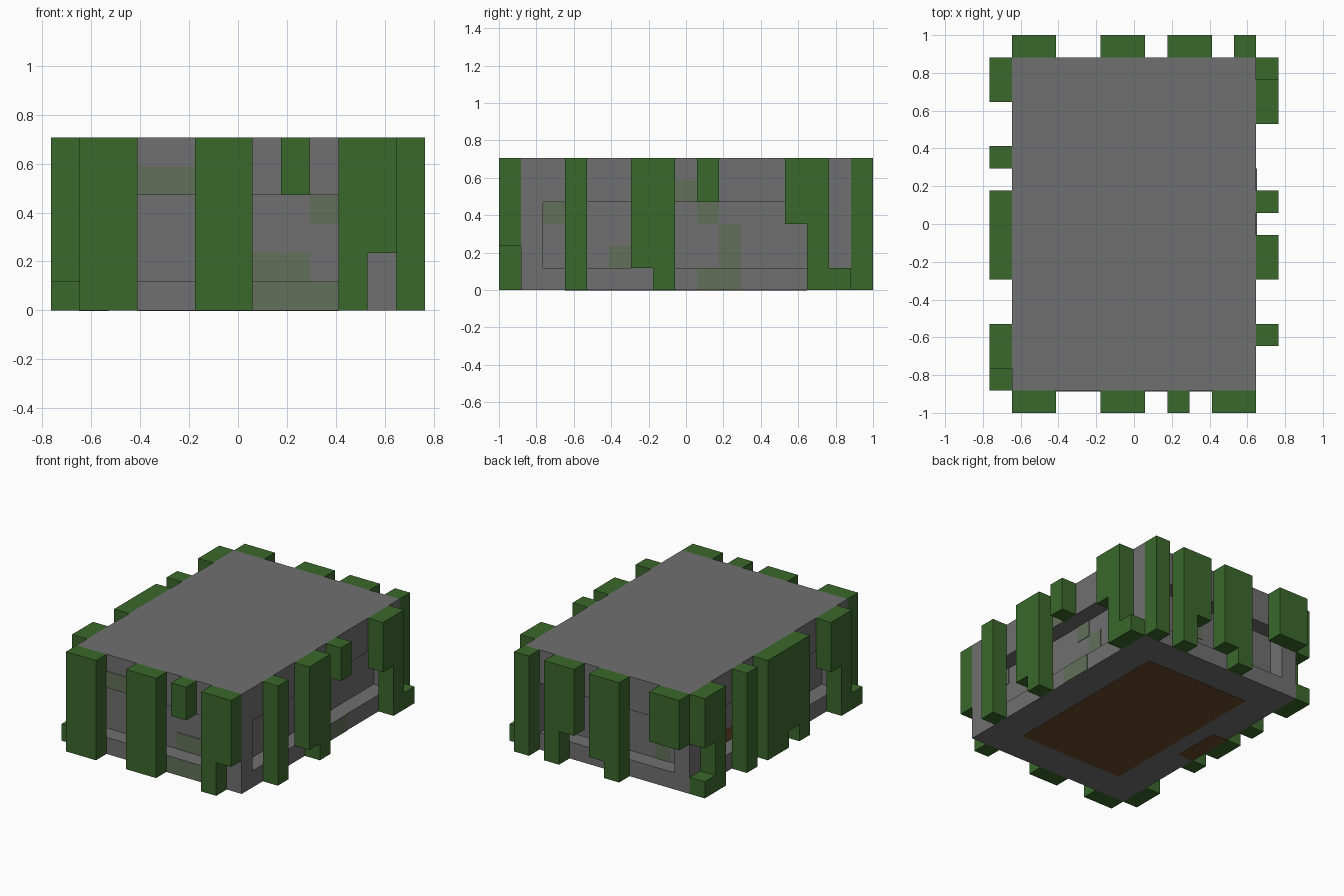
import bpy, bmesh
from mathutils import Vector

if "Cube" in bpy.data.objects:
    bpy.data.objects.remove(bpy.data.objects["Cube"])

U = 2 / 17                      # one block
HX, HY, TOP = 5.5, 7.5, 6       # wall half sizes and height, in blocks


def material(name, rgb):
    m = bpy.data.materials.new(name)
    m.use_nodes = True
    m.diffuse_color = (*rgb, 1)
    bsdf = m.node_tree.nodes["Principled BSDF"]
    bsdf.inputs["Base Color"].default_value = (*rgb, 1)
    bsdf.inputs["Roughness"].default_value = 0.9
    return m


STONE = material("grey stone", (0.162, 0.162, 0.162))
LEAF = material("vine green", (0.043, 0.138, 0.025))
MOSS = material("moss grey green", (0.125, 0.16, 0.1))
WOOD = material("brown wood", (0.15, 0.07, 0.027))


def blocks(name, boxes, mat):
    """One object made of boxes, each (x0, x1, y0, y1, z0, z1) in blocks."""
    bm = bmesh.new()
    for b in boxes:
        lo, hi = Vector(b[0::2]), Vector(b[1::2])
        verts = bmesh.ops.create_cube(bm, size=1)["verts"]
        for v in verts:
            v.co = ((lo + hi) / 2 + v.co * (hi - lo)) * U
    bmesh.ops.recalc_face_normals(bm, faces=bm.faces)
    me = bpy.data.meshes.new(name)
    bm.to_mesh(me)
    bm.free()
    me.materials.append(mat)
    ob = bpy.data.objects.new(name, me)
    bpy.context.collection.objects.link(ob)
    return ob


def on_wall(side, a0, a1, z0, z1, near, far):
    """Box along a wall, between two distances from the centre."""
    if side in ("front", "back"):
        s = -1 if side == "front" else 1
        return (a0, a1, *sorted((s * near, s * far)), z0, z1)
    s = -1 if side == "right" else 1
    return (*sorted((s * near, s * far)), a0, a1, z0, z1)


def face_of(side):
    return HY if side in ("front", "back") else HX


# Stone shell: base, roof, recessed walls and corner posts
blocks("base_slab", [(-HX, HX, -HY, HY, 0, 1)], STONE)
blocks("roof_slab", [(-HX, HX, -HY, HY, 4, TOP)], STONE)
blocks("recessed_walls", [(1 - HX, HX - 1, 1 - HY, HY - 1, 1, 4)], STONE)
for px, sx in (("left", 1), ("right", -1)):
    for py, sy in (("front", -1), ("back", 1)):
        blocks(f"{py}_{px}_post",
               [(*sorted((sx * (HX - 1), sx * HX)),
                 *sorted((sy * (HY - 1), sy * HY)), 1, 4)], STONE)

# Wooden floor seen from underneath, and the doorway
T = 0.03
blocks("wooden_floor", [(-3.5, 3.5, -5.5, 5.5, -T, 0.1)], WOOD)
blocks("door_step", [(-HX - T, 1 - HX, -1.5, 1.5, -T, 1 + T)], WOOD)
blocks("door", [(-HX + 1 - T, -4, -1.5, 1.5, 1, 3)], WOOD)
blocks("door_plank", [(-HX + 1 - T, -4, -3, 3, 1, 1.7)], WOOD)

# Hanging vines: runs of (start, end, bottom, top) along each wall
VINES = {
    "front": [[(-5.5, -3.5, 0, 6)], [(-1.5, 0.5, 0, 6)], [(1.5, 2.5, 4, 6)],
              [(3.5, 4.5, 0, 6), (4.5, 5.5, 2, 6)]],
    "left": [[(-5.5, -4.5, 0, 6)], [(-2.5, -1.5, 1, 6), (-1.5, -0.5, 0, 6)],
             [(0.5, 1.5, 4, 6)],
             [(4.5, 5.5, 3, 6), (5.5, 6.5, 0, 6), (6.5, 7.5, 0, 1)]],
    "back": [[(-5.5, -3.5, 3, 6)], [(-1.5, -0.5, 0, 6), (-0.5, 0.5, 1, 6)],
             [(1.5, 2.5, 2, 6), (2.5, 3.5, 0, 6)], [(4.5, 5.5, 0, 6)]],
    "right": [[(-7.5, -6.5, 0, 1), (-6.5, -5.5, 0, 6), (-5.5, -4.5, 3, 6)],
              [(-2.5, -1.5, 0, 6), (-1.5, -0.5, 1, 6), (-0.5, 1.5, 0, 6)],
              [(2.5, 3.5, 0, 6)],
              [(5.5, 6.5, 0, 6), (6.5, 7.5, 3, 6), (6.5, 7.5, 0, 1)]],
}
for side, vines in VINES.items():
    d = face_of(side)
    for i, runs in enumerate(vines, 1):
        blocks(f"{side}_vine_{i}", [on_wall(side, *r, d, d + 1) for r in runs], LEAF)

# Mossy patches: thin plates on the walls, set back inside the recess
PATCHES = {
    "front": [(-3.5, -1.5, 4, 5), (2.5, 3.5, 3, 4), (0.5, 2.5, 1, 2), (0.5, 3.5, 0, 1)],
    "left": [(-6.5, -5.5, 3, 4), (-3.5, -2.5, 1, 2), (-0.5, 0.5, 4, 5),
             (0.5, 1.5, 3, 4), (1.5, 2.5, 1, 3), (0.5, 2.5, 0, 1)],
    "back": [(-3.5, -2.5, 1, 2), (0.5, 1.5, 2, 3)],
    "right": [(-4.5, -3.5, 2, 3), (3.5, 4.5, 1, 2)],
}
for side, patches in PATCHES.items():
    plates = []
    for p in patches:
        d = face_of(side) - (1 if 1 <= p[2] < 4 else 0)
        plates.append(on_wall(side, *p, d, d + T))
    blocks(f"{side}_moss", plates, MOSS)

# Rest the thin floor plates on the ground
for ob in bpy.context.collection.objects:
    if ob.name in ("wooden_floor", "door_step"):
        for v in ob.data.vertices:
            v.co.z = max(v.co.z, -0.002)
